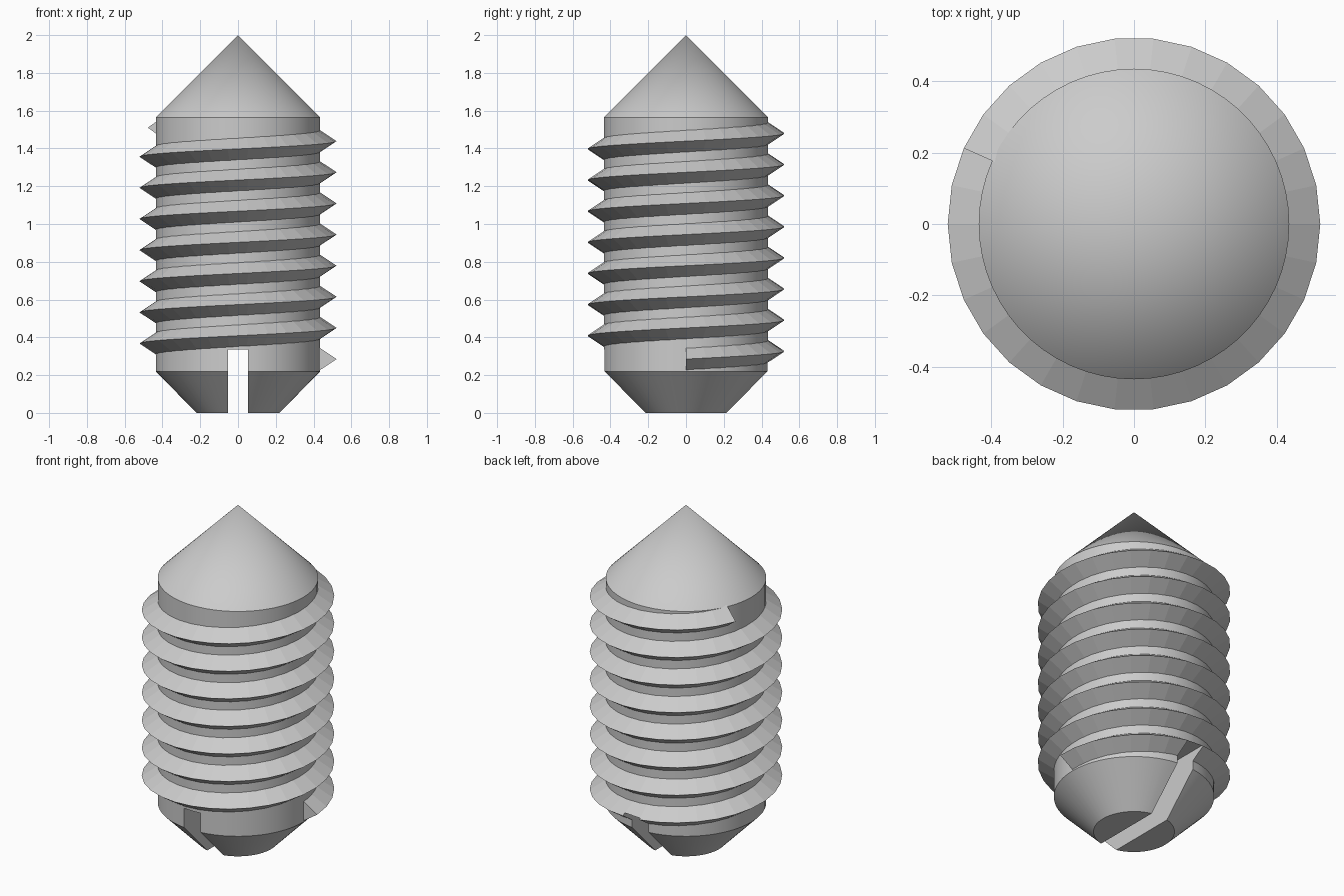
import bpy
import bmesh
from math import sin, cos, pi, radians

if "Cube" in bpy.data.objects:
    bpy.data.objects.remove(bpy.data.objects["Cube"], do_unlink=True)

CORE_R, CREST_R, ROOT_R = 0.435, 0.522, 0.40
CHAMFER_R, CHAMFER_Z, CONE_Z, TIP_Z = 0.22, 0.22, 1.565, 2.0
PITCH, START_Z, ROOT_HALF = 0.1648, 0.285, 0.081
STEPS_PER_TURN, THREAD_STEPS = 30, 223
SLOT_HALF, SLOT_TOP = 0.054, 0.335

steel = bpy.data.materials.new("plain grey steel")
steel.use_nodes = True
steel.diffuse_color = (0.6, 0.6, 0.6, 1)
steel.node_tree.nodes["Principled BSDF"].inputs["Base Color"].default_value = (0.6, 0.6, 0.6, 1)


def make_object(name, bm):
    bmesh.ops.recalc_face_normals(bm, faces=bm.faces)
    mesh = bpy.data.meshes.new(name)
    bm.to_mesh(mesh)
    bm.free()
    mesh.materials.append(steel)
    obj = bpy.data.objects.new(name, mesh)
    bpy.context.collection.objects.link(obj)
    return obj


def bridge(bm, ring_a, ring_b):
    n = len(ring_a)
    for i in range(n):
        j = (i + 1) % n
        bm.faces.new((ring_a[i], ring_a[j], ring_b[j], ring_b[i]))


# Core: chamfered foot, straight shank and pointed tip
def build_core(sides=60):
    bm = bmesh.new()
    rings = []
    for r, z in ((CHAMFER_R, 0), (CORE_R, CHAMFER_Z), (CORE_R, CONE_Z)):
        rings.append([bm.verts.new((r * cos(2 * pi * i / sides), r * sin(2 * pi * i / sides), z))
                      for i in range(sides)])
    bm.faces.new(rings[0])
    bridge(bm, rings[0], rings[1])
    bridge(bm, rings[1], rings[2])
    tip = bm.verts.new((0, 0, TIP_Z))
    for i in range(sides):
        bm.faces.new((rings[2][i], rings[2][(i + 1) % sides], tip))
    return make_object("screw_core", bm)


# Thread: triangular section swept up a helix
def build_thread():
    bm = bmesh.new()
    section = ((ROOT_R, -ROOT_HALF), (CREST_R, 0), (ROOT_R, ROOT_HALF))
    sections = []
    for k in range(THREAD_STEPS + 1):
        turn = k / STEPS_PER_TURN
        a = 2 * pi * turn
        z = START_Z + PITCH * turn
        sections.append([bm.verts.new((r * cos(a), r * sin(a), z + dz)) for r, dz in section])
    for a, b in zip(sections, sections[1:]):
        bridge(bm, a, b)
    bm.faces.new(sections[0])
    bm.faces.new(sections[-1])
    return make_object("helical_thread", bm)


core = build_core()
thread = build_thread()

# Driver slot across the foot, cut through core and thread
bm = bmesh.new()
bmesh.ops.create_cube(bm, size=1)
for v in bm.verts:
    v.co = (v.co.x * 2 * SLOT_HALF, v.co.y * 2, SLOT_TOP if v.co.z > 0 else -0.1)
cutter = make_object("slot_cutter", bm)
cutter.hide_render = True

for obj in (core, thread):
    mod = obj.modifiers.new("driver_slot", 'BOOLEAN')
    mod.operation = 'DIFFERENCE'
    mod.solver = 'EXACT'
    mod.object = cutter
    bpy.ops.object.select_all(action='DESELECT')
    obj.select_set(True)
    bpy.context.view_layer.objects.active = obj
    bpy.ops.object.modifier_apply(modifier=mod.name)
bpy.data.objects.remove(cutter, do_unlink=True)

# Smooth core with sharp rims; the thread stays faceted
bpy.ops.object.select_all(action='DESELECT')
core.select_set(True)
bpy.context.view_layer.objects.active = core
bpy.ops.object.shade_smooth_by_angle(angle=radians(30))
